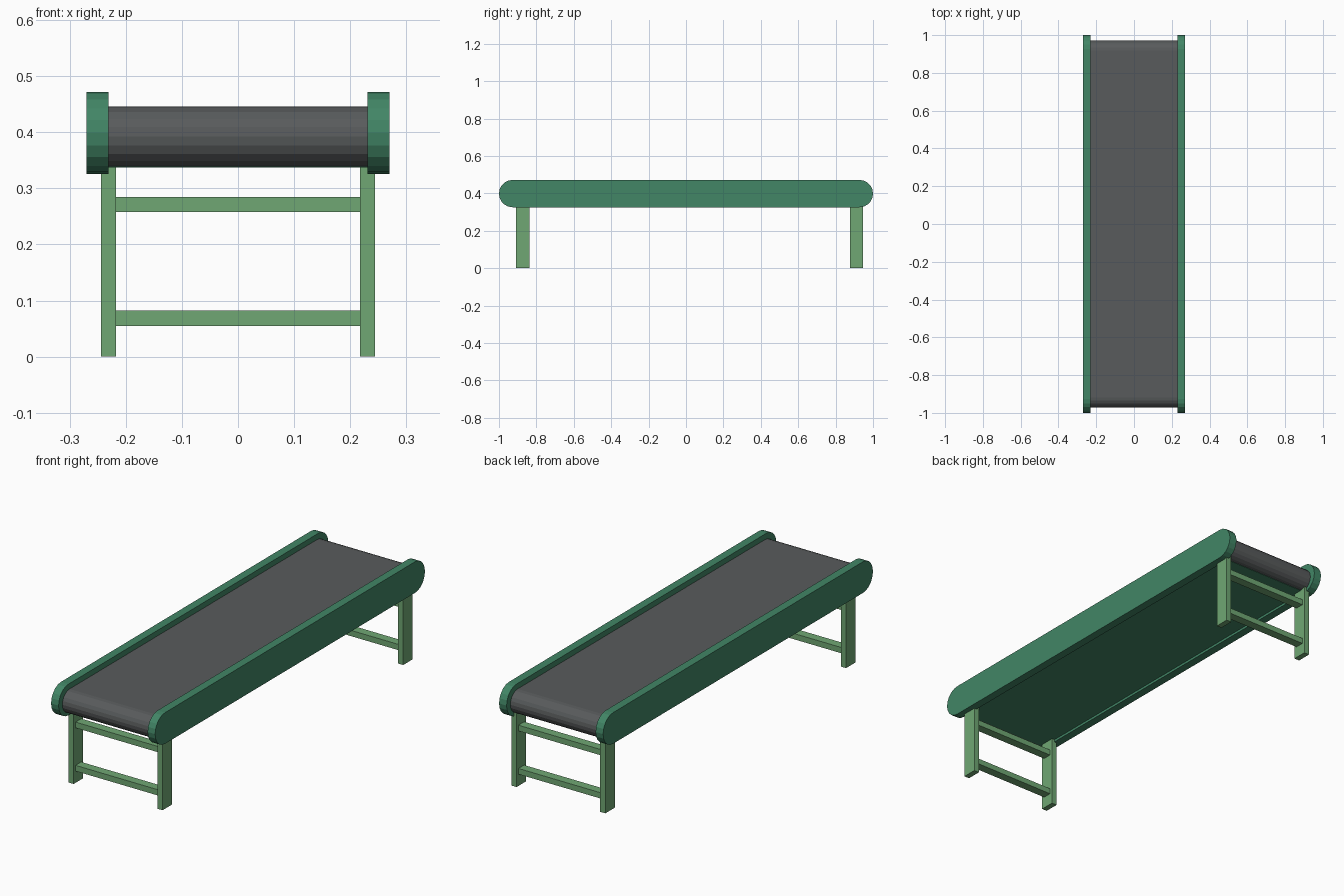
import bpy
import bmesh
from math import cos, sin, pi

cube = bpy.data.objects.get("Cube")
if cube:
    bpy.data.objects.remove(cube, do_unlink=True)


def material(name, rgb):
    m = bpy.data.materials.new(name)
    m.use_nodes = True
    m.diffuse_color = (*rgb, 1)
    m.node_tree.nodes["Principled BSDF"].inputs["Base Color"].default_value = (*rgb, 1)
    return m


rail_green = material("rail green", (0.054, 0.238, 0.133))
leg_green = material("leg green", (0.162, 0.386, 0.173))
belt_grey = material("belt grey", (0.098, 0.105, 0.107))


def finish(name, bm, mat):
    bmesh.ops.recalc_face_normals(bm, faces=bm.faces)
    mesh = bpy.data.meshes.new(name)
    bm.to_mesh(mesh)
    bm.free()
    mesh.materials.append(mat)
    obj = bpy.data.objects.new(name, mesh)
    bpy.context.collection.objects.link(obj)
    return obj


def box(name, x, y, z, mat):
    """Box from (min, max) ranges along each axis."""
    bm = bmesh.new()
    bmesh.ops.create_cube(bm, size=1)
    for v in bm.verts:
        v.co = [(a + b) / 2 + c * (b - a) for c, (a, b) in zip(v.co, (x, y, z))]
    return finish(name, bm, mat)


def stadium(name, x, half_length, radius, z, mat, steps=10):
    """Round-ended bar profile in the y-z plane, extruded along x."""
    bm = bmesh.new()
    verts = []
    for side in (1, -1):
        for i in range(steps + 1):
            a = -pi / 2 + pi * i / steps
            y = side * (half_length - radius + radius * cos(a))
            verts.append(bm.verts.new((x[0], y, z + side * radius * sin(a))))
    face = bm.faces.new(verts)
    out = bmesh.ops.extrude_face_region(bm, geom=[face])["geom"]
    moved = [g for g in out if isinstance(g, bmesh.types.BMVert)]
    bmesh.ops.translate(bm, verts=moved, vec=(x[1] - x[0], 0, 0))
    return finish(name, bm, mat)


# Belt wrapped around both end rollers, with a panel underneath
stadium("belt", (-0.232, 0.232), 0.972, 0.0535, 0.3925, belt_grey)
box("under_panel", (-0.232, 0.232), (-0.92, 0.92), (0.3375, 0.345), rail_green)

# Side rails
for side, x in (("right", (-0.27, -0.231)), ("left", (0.231, 0.27))):
    stadium(side + "_rail", x, 1.0, 0.073, 0.399, rail_green)

# Leg frames with two crossbars each
for end, y in (("front", -0.873), ("back", 0.911)):
    for side, x in (("right", (-0.244, -0.217)), ("left", (0.217, 0.244))):
        box(f"{end}_{side}_leg", x, (y - 0.035, y + 0.035), (0, 0.36), leg_green)
    for level, z in (("lower", 0.055), ("upper", 0.258)):
        box(f"{end}_{level}_crossbar", (-0.218, 0.218),
            (y - 0.021, y + 0.021), (z, z + 0.027), leg_green)
